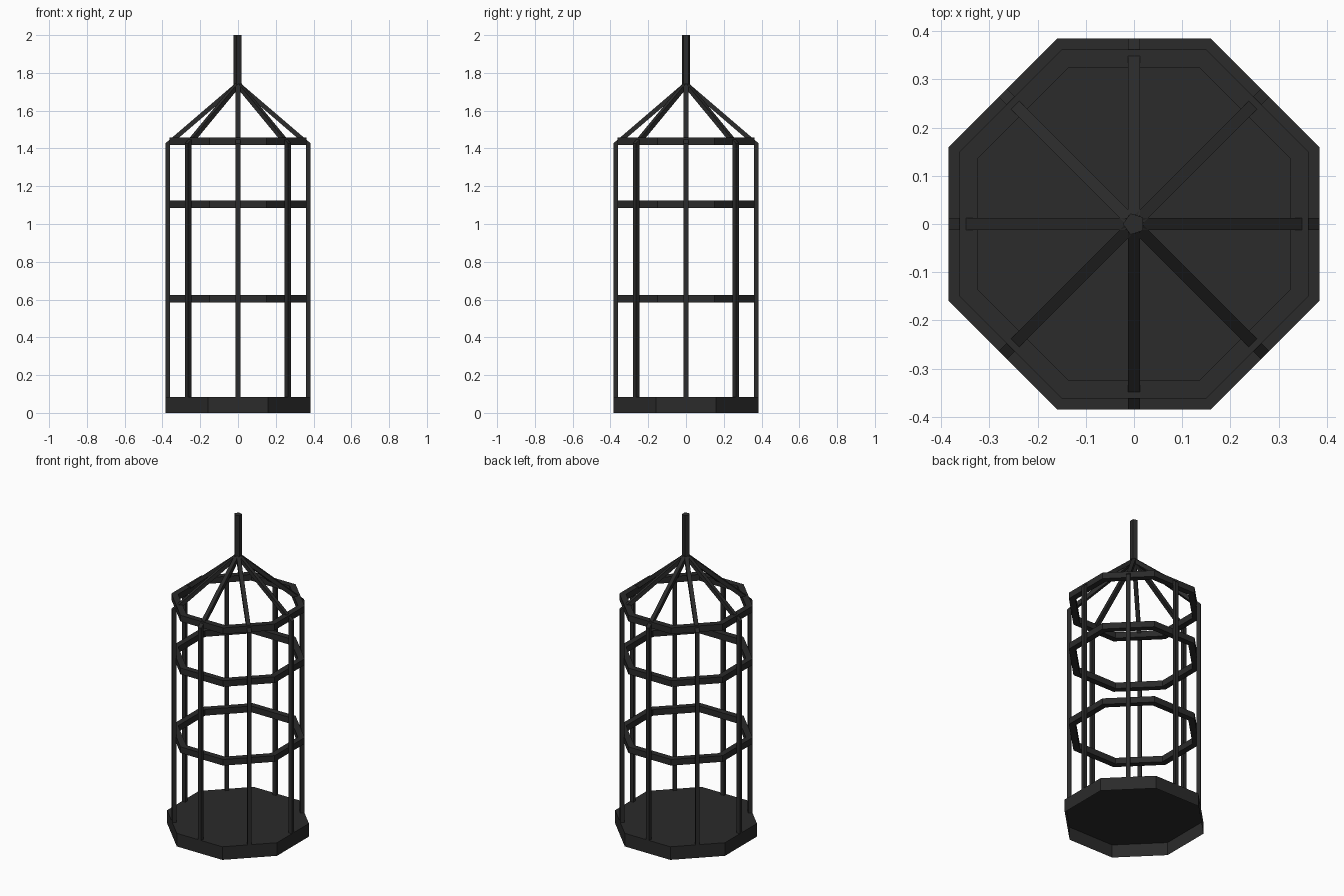
import bpy, bmesh, math
from mathutils import Vector

if "Cube" in bpy.data.objects:
    bpy.data.objects.remove(bpy.data.objects["Cube"])

iron = bpy.data.materials.new("dark_iron")
iron.diffuse_color = (0.0235, 0.0235, 0.0235, 1)
iron.use_nodes = True
iron.node_tree.nodes["Principled BSDF"].inputs["Base Color"].default_value = iron.diffuse_color


def finish(name, bm):
    mesh = bpy.data.meshes.new(name)
    bm.to_mesh(mesh)
    bm.free()
    mesh.materials.append(iron)
    obj = bpy.data.objects.new(name, mesh)
    bpy.context.collection.objects.link(obj)
    return obj


def polygon(bm, sides, radius, z, start):
    return [bm.verts.new((radius * math.cos(start + i * math.tau / sides),
                          radius * math.sin(start + i * math.tau / sides), z))
            for i in range(sides)]


def bridge(bm, a, b):
    for i in range(len(a)):
        j = (i + 1) % len(a)
        bm.faces.new((a[i], a[j], b[j], b[i]))


def open_prism(name, sides, radius, z0, z1, start):
    # side walls and top, open underneath
    bm = bmesh.new()
    low, high = (polygon(bm, sides, radius, z, start) for z in (z0, z1))
    bridge(bm, low, high)
    bm.faces.new(high)
    return finish(name, bm)


def hoop(name, inner, outer, z0, z1):
    bm = bmesh.new()
    loops = [polygon(bm, 8, r, z, math.pi / 8)
             for r, z in ((inner, z0), (outer, z0), (outer, z1), (inner, z1))]
    for i in range(4):
        bridge(bm, loops[i], loops[(i + 1) % 4])
    bmesh.ops.recalc_face_normals(bm, faces=bm.faces)
    return finish(name, bm)


def bent_bar(name, angle, half=0.012):
    # square bar rising from the floor, mitred at the eaves, sloping to the apex
    bm = bmesh.new()
    out = Vector((math.cos(angle), math.sin(angle), 0))
    side = Vector((-math.sin(angle), math.cos(angle), 0))
    up = Vector((0, 0, 1))
    radius, eaves, apex = 0.373, 1.421, 1.741
    slope = (up * (apex - eaves) - out * radius).normalized()
    normal = side.cross(slope)
    if normal.z < 0:
        normal = -normal
    mitre = (out + normal).normalized()
    mitre *= half / mitre.dot(out)
    stations = ((out * radius + up * 0.083, out * half),
                (out * radius + up * eaves, mitre),
                (up * apex, normal * half))
    loops = [[bm.verts.new(p + side * half * i + depth * j)
              for i, j in ((-1, -1), (1, -1), (1, 1), (-1, 1))]
             for p, depth in stations]
    bridge(bm, loops[0], loops[1])
    bridge(bm, loops[1], loops[2])
    bm.faces.new(loops[0])
    bm.faces.new(loops[2])
    bmesh.ops.recalc_face_normals(bm, faces=bm.faces)
    return finish(name, bm)


FLAT = 1 / math.cos(math.pi / 8)   # flat-to-flat half width -> corner radius

# octagonal floor tray and the three hoops
open_prism("floor_tray", 8, 0.385 * FLAT, 0, 0.083, math.pi / 8)
for name, z in (("lower_hoop", 0.605), ("middle_hoop", 1.104), ("top_hoop", 1.438)):
    hoop(name, 0.325 * FLAT, 0.362 * FLAT, z - 0.0195, z + 0.0195)

# eight cage bars, each running up and over into the roof
for i in range(8):
    bent_bar(f"cage_bar_{i + 1}", i * math.pi / 4)

# hanging rod
open_prism("hanging_rod", 5, 0.0232, 1.735, 2.0, math.pi)
